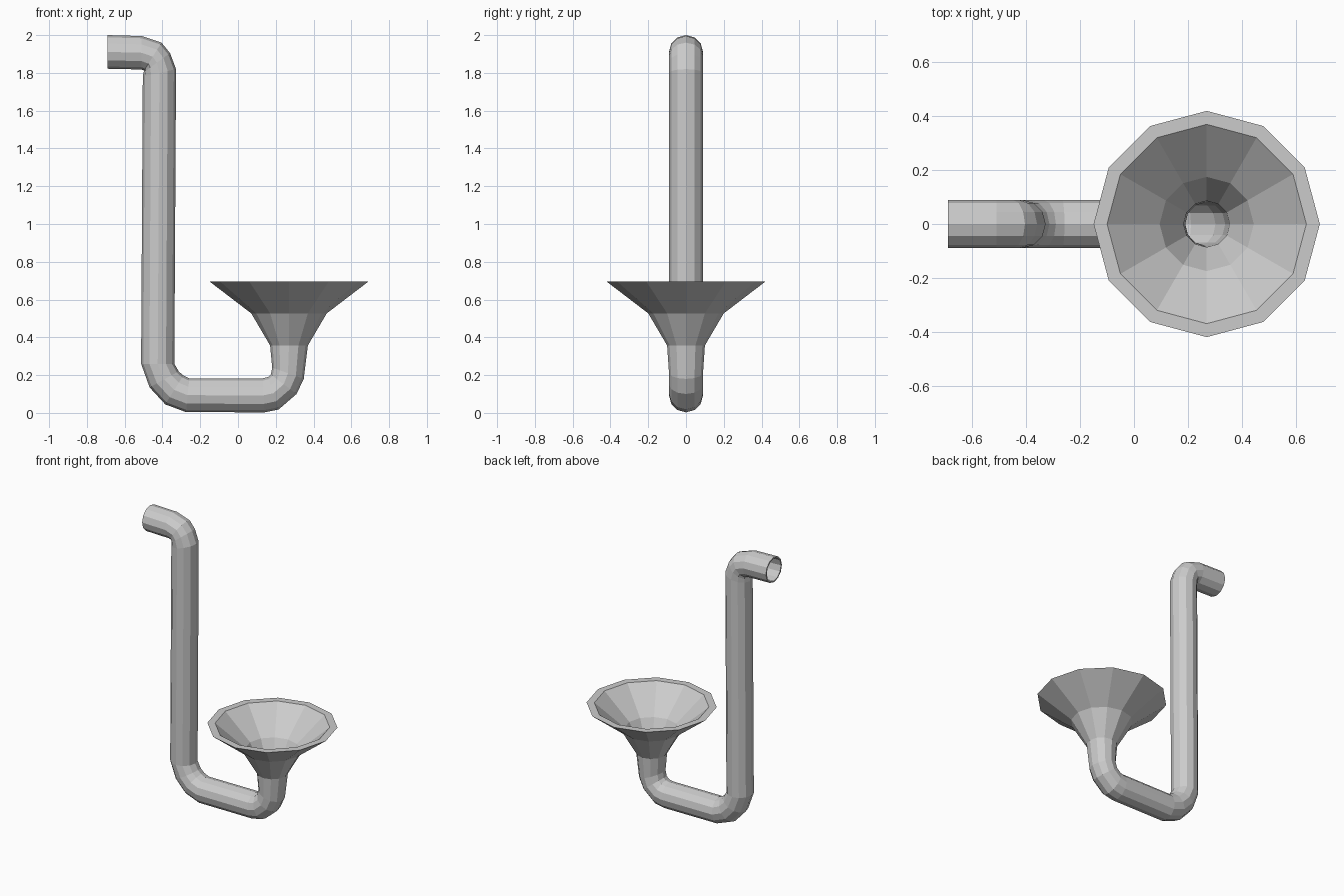
import bpy, bmesh, math

if "Cube" in bpy.data.objects:
    bpy.data.objects.remove(bpy.data.objects["Cube"])

SIDES = 12

# Sections along the pipe: outer-bend point (x, z), inner-bend point (x, z),
# half width in y, wall thickness
PIPE, T = 0.09, 0.01
sections = [
    # open top end and upper elbow
    ((-0.69, 2.00), (-0.69, 1.822), PIPE, T),
    ((-0.51, 1.995), (-0.51, 1.818), PIPE, T),
    ((-0.405, 1.96), (-0.497, 1.812), PIPE, T),
    ((-0.36, 1.905), (-0.50, 1.802), PIPE, T),
    ((-0.328, 1.82), (-0.504, 1.78), PIPE, T),
    # long upright, lower left elbow
    ((-0.337, 0.26), (-0.513, 0.26), PIPE, T),
    ((-0.314, 0.22), (-0.468, 0.135), PIPE, T),
    ((-0.29, 0.198), (-0.385, 0.045), PIPE, T),
    ((-0.258, 0.183), (-0.275, 0.004), PIPE, T),
    # lower right elbow
    ((0.132, 0.183), (0.14, 0.003), PIPE, T),
    ((0.16, 0.19), (0.215, 0.018), PIPE, T),
    ((0.174, 0.203), (0.31, 0.10), PIPE, T),
    ((0.181, 0.24), (0.348, 0.18), PIPE, T),
    # flared funnel
    ((0.17, 0.357), (0.37, 0.357), 0.10, 0.014),
    ((0.07, 0.527), (0.47, 0.527), 0.20, 0.025),
    ((-0.15, 0.695), (0.69, 0.695), 0.42, 0.05),
]


def add_ring(bm, a, b, half_y, inset):
    """One 12-sided section spanning a to b in the xz plane."""
    cx, cz = (a[0] + b[0]) / 2, (a[1] + b[1]) / 2
    k = 1 - inset / half_y
    ux, uz = (a[0] - b[0]) / 2 * k, (a[1] - b[1]) / 2 * k
    ring = []
    for i in range(SIDES):
        t = 2 * math.pi * i / SIDES
        c, s = math.cos(t), math.sin(t)
        ring.append(bm.verts.new((cx + ux * c, half_y * k * s, cz + uz * c)))
    return ring


bm = bmesh.new()
# outer skin followed by the inner skin back to the start, closed by the rims
rings = [add_ring(bm, a, b, r, 0) for a, b, r, t in sections]
rings += [add_ring(bm, a, b, r, t) for a, b, r, t in reversed(sections)]
for j, ring in enumerate(rings):
    nxt = rings[(j + 1) % len(rings)]
    for i in range(SIDES):
        k = (i + 1) % SIDES
        bm.faces.new((ring[i], ring[k], nxt[k], nxt[i]))
bmesh.ops.recalc_face_normals(bm, faces=bm.faces)

mesh = bpy.data.meshes.new("bent_pipe_with_funnel")
bm.to_mesh(mesh)
bm.free()
obj = bpy.data.objects.new("bent_pipe_with_funnel", mesh)
bpy.context.collection.objects.link(obj)
